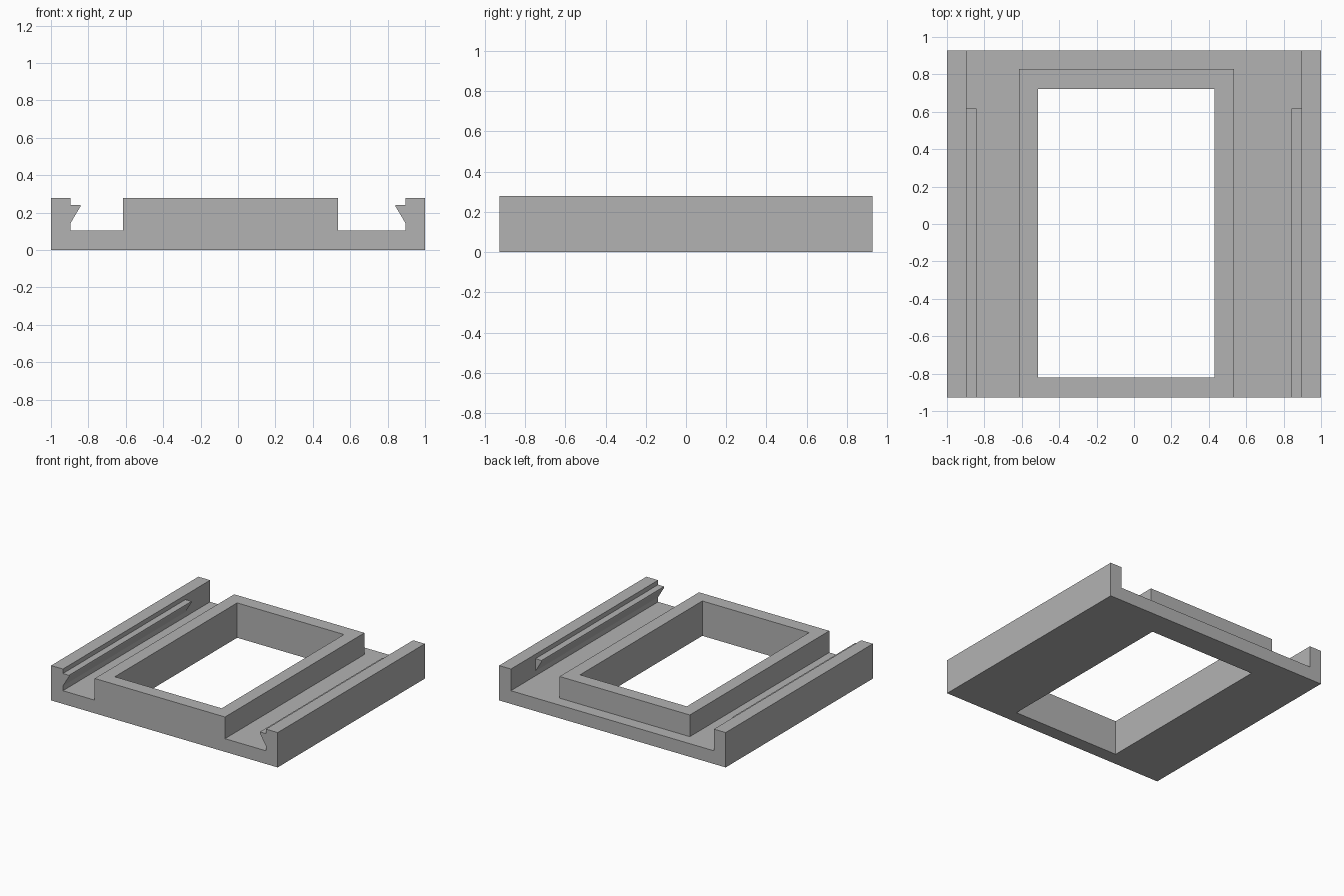
import bpy

# Remove only the default cube
cube = bpy.data.objects.get("Cube")
if cube:
    bpy.data.objects.remove(cube, do_unlink=True)

# Main dimensions
HALF_Y, HEIGHT, FLOOR = 0.928, 0.278, 0.105
WALL, LIP = 0.896, 0.843            # inner wall face and rail tip
RAIL_END, OVER = 0.618, 0.2         # rail length and cutter overshoot
BLOCK_L, BLOCK_R, BLOCK_BACK = -0.615, 0.535, 0.83

grey = bpy.data.materials.new("plain grey")
grey.use_nodes = True
colour = (0.45, 0.45, 0.45, 1)
grey.diffuse_color = colour
grey.node_tree.nodes["Principled BSDF"].inputs["Base Color"].default_value = colour


def prism(name, outline, low, high, axis="z"):
    """Extrude a closed outline along z (x, y points) or along y (x, z points)."""
    n = len(outline)
    place = (lambda a, b, t: (a, b, t)) if axis == "z" else (lambda a, b, t: (a, t, b))
    verts = [place(a, b, t) for t in (low, high) for a, b in outline]
    faces = [tuple(range(n)), tuple(range(n, 2 * n))]
    faces += [(i, (i + 1) % n, (i + 1) % n + n, i + n) for i in range(n)]
    mesh = bpy.data.meshes.new(name)
    mesh.from_pydata(verts, [], faces)
    mesh.materials.append(grey)
    obj = bpy.data.objects.new(name, mesh)
    bpy.context.collection.objects.link(obj)
    # Make all faces point outwards
    import bmesh
    bm = bmesh.new()
    bm.from_mesh(mesh)
    bmesh.ops.recalc_face_normals(bm, faces=bm.faces)
    bm.to_mesh(mesh)
    bm.free()
    return obj


def rect(x0, x1, y0, y1):
    return [(x0, y0), (x1, y0), (x1, y1), (x0, y1)]


def subtract(target, cutter):
    """Cut one solid from another and discard the cutter."""
    cutter.hide_render = True
    mod = target.modifiers.new("cut", "BOOLEAN")
    mod.operation, mod.solver, mod.object = "DIFFERENCE", "EXACT", cutter
    bpy.context.view_layer.objects.active = target
    bpy.ops.object.modifier_apply(modifier=mod.name)
    bpy.data.objects.remove(cutter, do_unlink=True)


# Solid slab
tray = prism("slide_tray", rect(-1, 1, -HALF_Y, HALF_Y), 0, HEIGHT)

# Channel running down both sides and across the back of the raised block
front, back = -HALF_Y - OVER, HALF_Y + OVER
channel = prism("channel_cutter", [
    (-WALL, front), (BLOCK_L, front), (BLOCK_L, BLOCK_BACK), (BLOCK_R, BLOCK_BACK),
    (BLOCK_R, front), (WALL, front), (WALL, back), (-WALL, back)], FLOOR, HEIGHT + OVER)

# Undercut guide rails stay standing on the two inner walls
for side, label in ((-1, "right"), (1, "left")):
    deep = WALL + 0.05
    rail = prism(label + "_rail", [
        (side * deep, 0.242), (side * LIP, 0.242), (side * LIP, 0.232),
        (side * WALL, 0.143), (side * deep, 0.143)], front - OVER, RAIL_END, "y")
    subtract(channel, rail)
subtract(tray, channel)

# Window through the raised block
subtract(tray, prism("window_cutter", rect(-0.513, 0.43, -0.82, 0.722), -OVER, HEIGHT + OVER))
